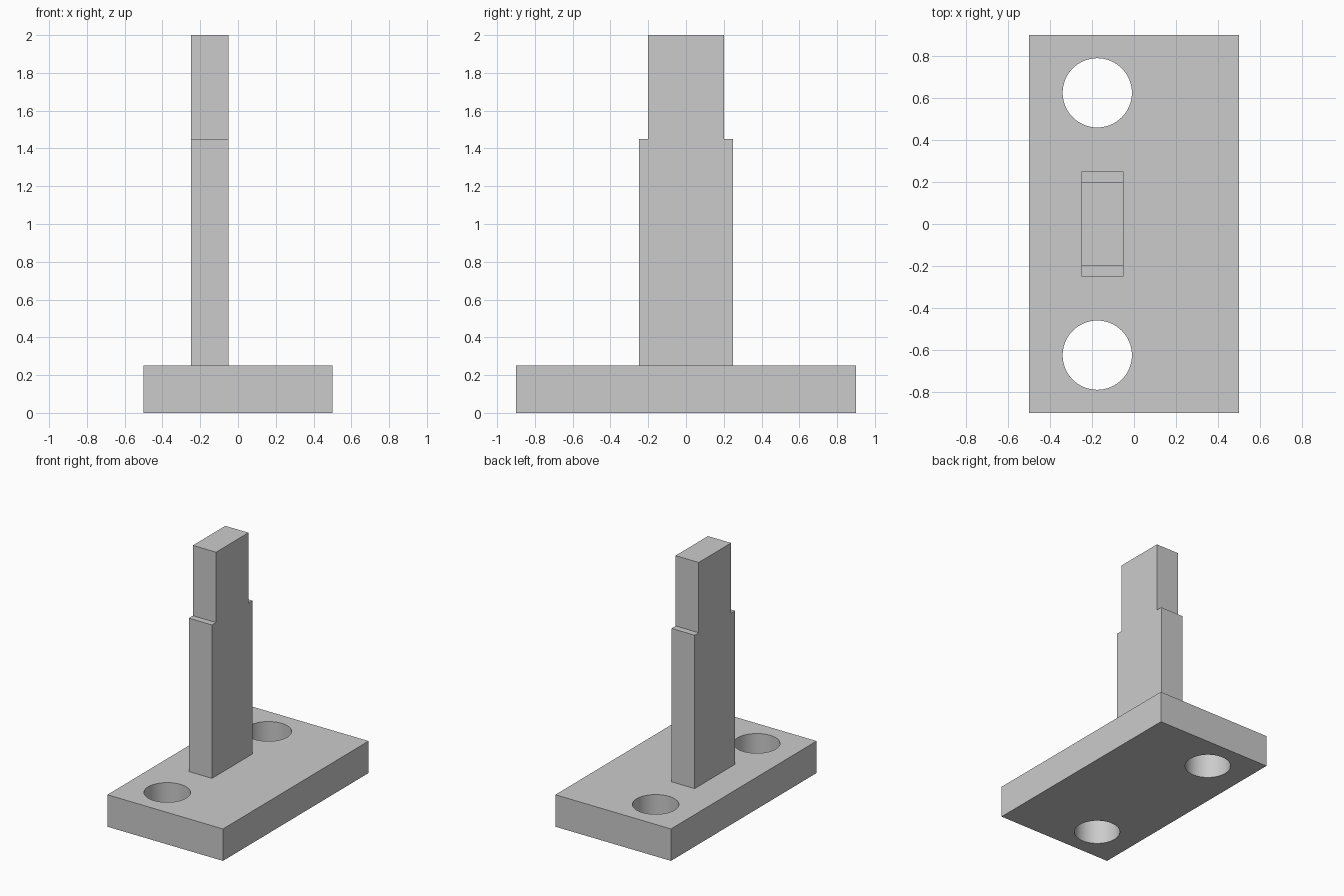
import bpy
import bmesh
import math
from mathutils import Vector

default = bpy.data.objects.get("Cube")
if default:
    bpy.data.objects.remove(default, do_unlink=True)

grey = bpy.data.materials.new("light grey")
grey.use_nodes = True
colour = (0.6, 0.6, 0.6, 1)
grey.diffuse_color = colour
grey.node_tree.nodes["Principled BSDF"].inputs["Base Color"].default_value = colour


def prism(name, bm, faces, offset):
    """Extrude flat faces along offset into a solid object."""
    ext = bmesh.ops.extrude_face_region(bm, geom=faces)
    verts = [v for v in ext["geom"] if isinstance(v, bmesh.types.BMVert)]
    bmesh.ops.translate(bm, verts=verts, vec=Vector(offset))
    bmesh.ops.recalc_face_normals(bm, faces=bm.faces)
    mesh = bpy.data.meshes.new(name)
    bm.to_mesh(mesh)
    bm.free()
    mesh.materials.append(grey)
    obj = bpy.data.objects.new(name, mesh)
    bpy.context.collection.objects.link(obj)
    return obj


# Base plate
bm = bmesh.new()
corners = [(-0.5, -0.9), (0.5, -0.9), (0.5, 0.9), (-0.5, 0.9)]
face = bm.faces.new([bm.verts.new((x, y, 0)) for x, y in corners])
base = prism("base_plate", bm, [face], (0, 0, 0.25))

# Two round bolt holes through the plate
for side, y in (("front", -0.625), ("back", 0.625)):
    bm = bmesh.new()
    ring = [bm.verts.new((-0.175 + 0.165 * math.cos(a), y + 0.165 * math.sin(a), -0.1))
            for a in (math.tau * i / 64 for i in range(64))]
    cutter = prism(side + "_hole_cutter", bm, [bm.faces.new(ring)], (0, 0, 0.5))
    cutter.hide_render = True
    cutter.hide_set(True)
    cut = base.modifiers.new(side + "_hole", "BOOLEAN")
    cut.operation = "DIFFERENCE"
    cut.solver = "EXACT"
    cut.object = cutter

# Apply the cuts, drop the cutters and smooth the hole walls
bpy.context.view_layer.update()
cut_mesh = bpy.data.meshes.new_from_object(
    base.evaluated_get(bpy.context.evaluated_depsgraph_get()))
base.modifiers.clear()
base.data = cut_mesh
for side in ("front", "back"):
    bpy.data.objects.remove(bpy.data.objects[side + "_hole_cutter"], do_unlink=True)
bpy.ops.object.select_all(action="DESELECT")
base.select_set(True)
bpy.context.view_layer.objects.active = base
bpy.ops.object.shade_smooth_by_angle(angle=math.radians(30))

# Upright blade with a shouldered top, mirrored half profile in y and z
half = [(0.25, 0.25), (0.25, 1.45), (0.2, 1.45), (0.2, 2.0)]
outline = half + [(-y, z) for y, z in reversed(half)]
bm = bmesh.new()
face = bm.faces.new([bm.verts.new((-0.25, y, z)) for y, z in outline])
prism("upright_blade", bm, [face], (0.2, 0, 0))
